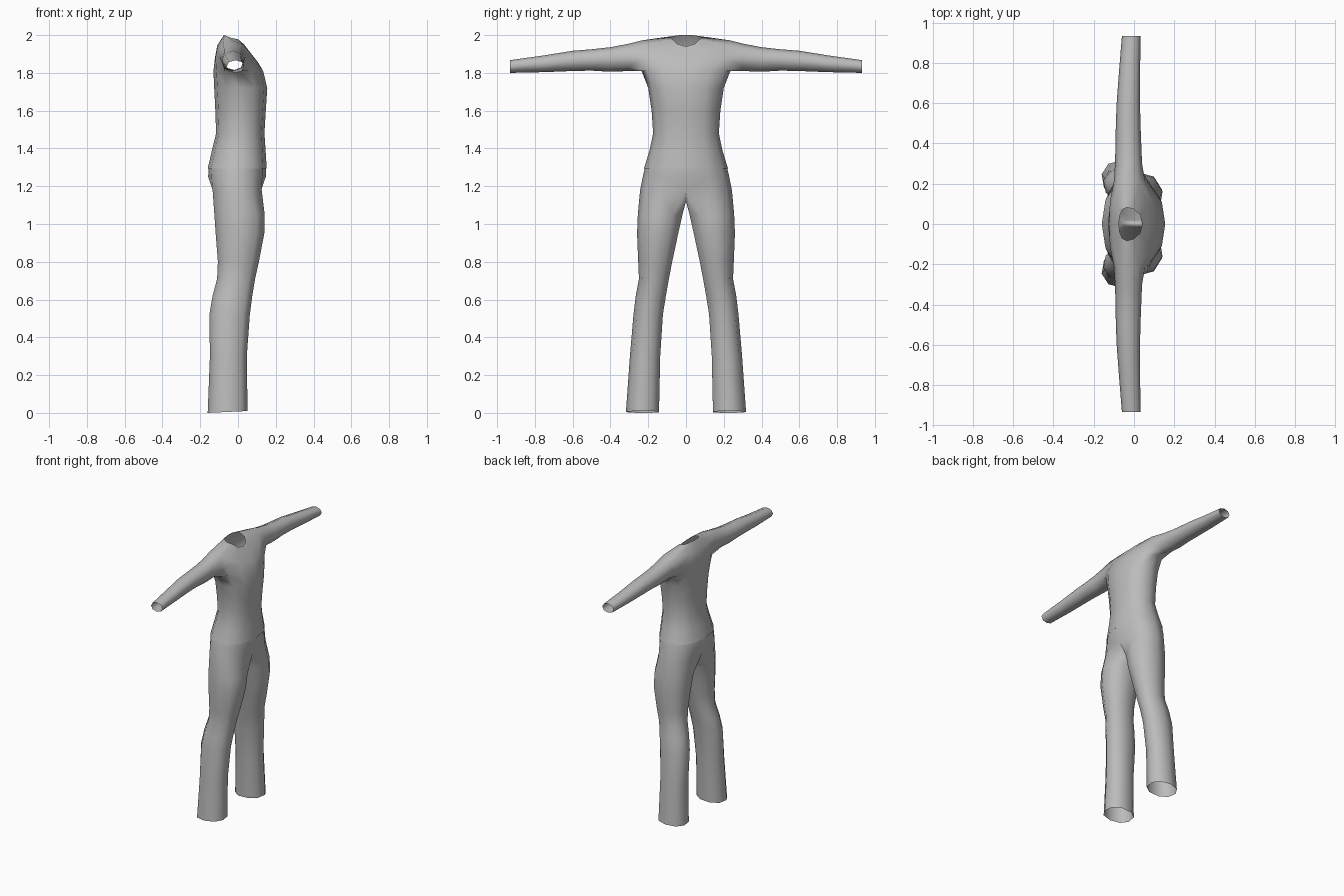
import bpy, bmesh, math

cube = bpy.data.objects.get("Cube")
if cube:
    bpy.data.objects.remove(cube)

GREY = (0.5, 0.5, 0.5, 1.0)
cloth = bpy.data.materials.new("grey_cloth")
cloth.use_nodes = True
cloth.diffuse_color = GREY
cloth.node_tree.nodes["Principled BSDF"].inputs["Base Color"].default_value = GREY


def rounded(angle, power):
    """Superellipse direction for an angle."""
    c, s = math.cos(angle), math.sin(angle)
    return (math.copysign(abs(c) ** power, c), math.copysign(abs(s) ** power, s))


def half_ring(bm, z, back, front, width):
    """Seven points from the centre front, round the left side, to the centre back."""
    ring = []
    for k in range(7):
        c, s = rounded(math.pi * k / 6, 0.88)
        x = (front + back) / 2 + (front - back) / 2 * c
        ring.append(bm.verts.new((x, 0 if k in (0, 6) else width * s, z)))
    return ring


def loft(bm, low, high, closed=False, skip=()):
    n = len(low)
    for k in range(n if closed else n - 1):
        if k not in skip:
            j = (k + 1) % n
            bm.faces.new((low[k], low[j], high[j], high[k]))


def finish(bm, name):
    mesh = bpy.data.meshes.new(name)
    bm.to_mesh(mesh)
    bm.free()
    mesh.materials.append(cloth)
    mesh.polygons.foreach_set("use_smooth", [True] * len(mesh.polygons))
    obj = bpy.data.objects.new(name, mesh)
    bpy.context.collection.objects.link(obj)
    mirror = obj.modifiers.new("both_sides", "MIRROR")
    mirror.use_axis = (False, True, False)
    mirror.merge_threshold = 0.0005
    return obj


# Shirt body: hem, waist, chest and armpit rings (z, back, front, half width)
bm = bmesh.new()
body = [half_ring(bm, *r) for r in (
    (1.295, -0.16, 0.152, 0.222),
    (1.39, -0.138, 0.146, 0.193),
    (1.48, -0.116, 0.14, 0.174),
    (1.6, -0.12, 0.147, 0.182),
    (1.72, -0.126, 0.155, 0.2),
    (1.81, -0.13, 0.133, 0.235),
)]
for low, high in zip(body, body[1:]):
    loft(bm, low, high)

# Upper chest, shoulder line and neck rim, each from front to back
upper = [
    [(0.11, 0, 1.85), (0.1, 0.1, 1.86), (0.055, 0.215, 1.885), None,
     (-0.1, 0.21, 1.885), (-0.12, 0.11, 1.88), (-0.122, 0, 1.88)],
    [(0.075, 0, 1.895), (0.06, 0.1, 1.915), (0.025, 0.22, 1.95), (-0.03, 0.235, 1.972),
     (-0.08, 0.215, 1.955), (-0.105, 0.1, 1.945), (-0.11, 0, 1.945)],
    [(0.04, 0, 1.94), (0.03, 0.045, 1.953), (0.0, 0.073, 1.978), (-0.035, 0.083, 1.985),
     (-0.06, 0.07, 1.995), (-0.072, 0.035, 2.0), (-0.075, 0, 2.0)],
]
chest, shoulder, neck = [[bm.verts.new(p) if p else None for p in row] for row in upper]
armpit = body[-1]
loft(bm, armpit, chest, skip=(2, 3))
loft(bm, chest, shoulder, skip=(2, 3))
loft(bm, shoulder, neck)

# Sleeve: grows from the armhole out to an open cuff (y, back, front, bottom, top)
previous = [armpit[3], armpit[2], chest[2], shoulder[2],
            shoulder[3], shoulder[4], chest[4], armpit[4]]
for y, back, front, bottom, top in (
    (0.3, -0.094, 0.04, 1.81, 1.955),
    (0.4, -0.092, 0.036, 1.806, 1.936),
    (0.5, -0.09, 0.032, 1.812, 1.925),
    (0.6, -0.086, 0.03, 1.81, 1.917),
    (0.75, -0.075, 0.03, 1.804, 1.893),
    (0.933, -0.06, 0.033, 1.8, 1.867),
):
    ring = []
    for k in range(8):
        c, s = rounded(math.tau * k / 8, 0.95)
        ring.append(bm.verts.new(((front + back) / 2 + (front - back) / 2 * s, y,
                                  (top + bottom) / 2 - (top - bottom) / 2 * c)))
    loft(bm, ring, previous, closed=True)
    previous = ring
finish(bm, "shirt")

# Trousers: waist and hips
bm = bmesh.new()
waist = half_ring(bm, 1.3, -0.155, 0.147, 0.217)
seat = half_ring(bm, 1.25, -0.158, 0.147, 0.229)
hip = half_ring(bm, 1.18, -0.152, 0.143, 0.243)
hip[0].co.x -= 0.02
hip[6].co.x += 0.02
loft(bm, seat, waist)
loft(bm, hip, seat)

# Leg: hip points plus two crotch points lead down to an open hem
previous = hip + [bm.verts.new((x, 0, 1.12)) for x in (-0.06, 0.05)]
for z, back, front, inner, outer in (
    (1.05, -0.127, 0.143, 0.012, 0.255),
    (0.95, -0.12, 0.141, 0.035, 0.259),
    (0.8, -0.108, 0.112, 0.068, 0.253),
    (0.71, -0.112, 0.092, 0.086, 0.249),
    (0.62, -0.136, 0.077, 0.102, 0.266),
    (0.52, -0.153, 0.064, 0.118, 0.278),
    (0.3, -0.15, 0.048, 0.132, 0.297),
    (0.0, -0.162, 0.052, 0.138, 0.318),
):
    ring = []
    for k in range(9):
        c, s = rounded(math.radians(90 + (k - 3) * 40), 0.9)
        hem = 0.01 * (1 + c) / 2 if z == 0 else 0
        ring.append(bm.verts.new(((front + back) / 2 + (front - back) / 2 * c,
                                  (outer + inner) / 2 + (outer - inner) / 2 * s, z + hem)))
    loft(bm, ring, previous, closed=True)
    previous = ring
finish(bm, "trousers")
